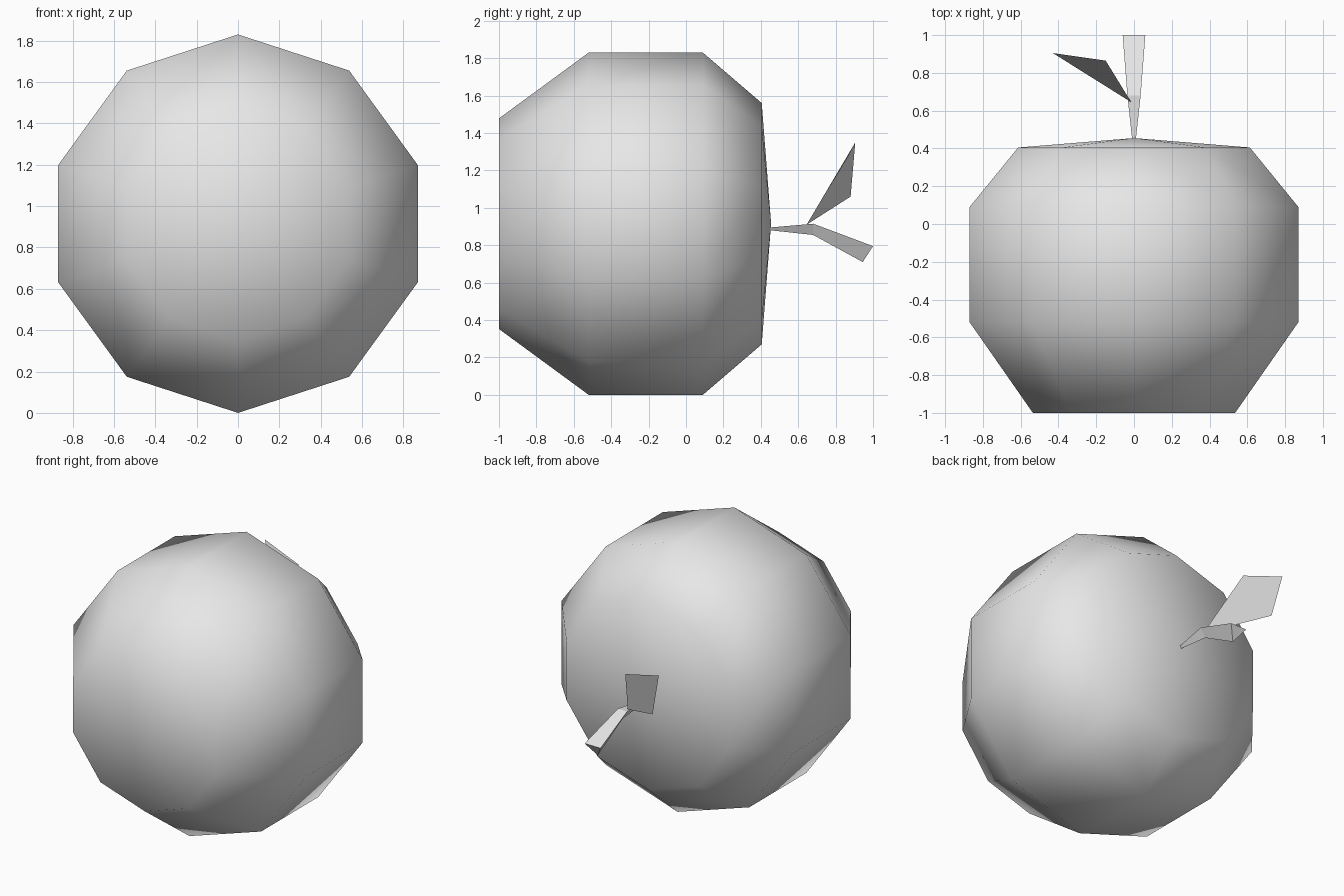
import bpy, bmesh, math
from mathutils import Vector

cube = bpy.data.objects.get("Cube")
if cube:
    bpy.data.objects.remove(cube, do_unlink=True)

GREY = (0.8, 0.8, 0.8, 1.0)
SIDES = 10
CENTRE_Z = 0.915

mat = bpy.data.materials.new("light grey")
mat.use_nodes = True
mat.diffuse_color = GREY
mat.node_tree.nodes["Principled BSDF"].inputs["Base Color"].default_value = GREY


def add_object(name, bm, smooth=False):
    bmesh.ops.recalc_face_normals(bm, faces=bm.faces)
    for face in bm.faces:
        face.smooth = smooth
    mesh = bpy.data.meshes.new(name)
    bm.to_mesh(mesh)
    bm.free()
    mesh.materials.append(mat)
    obj = bpy.data.objects.new(name, mesh)
    bpy.context.collection.objects.link(obj)
    return obj


def bridge(bm, first, second):
    """Join two rings of equal size with quads."""
    n = len(first)
    for i in range(n):
        j = (i + 1) % n
        bm.faces.new((first[i], first[j], second[j], second[i]))


def fan(bm, ring, tip):
    for i, v in enumerate(ring):
        bm.faces.new((v, ring[(i + 1) % len(ring)], tip))


# Fruit body: ten-sided rings (y, radius) along the y axis, closed by poles
profile = [(-1.0, 0.563), (-0.52, 0.915), (0.09, 0.915), (0.405, 0.645)]
bm = bmesh.new()
rings = []
for y, radius in profile:
    angles = [math.pi / 2 + 2 * math.pi * i / SIDES for i in range(SIDES)]
    rings.append([bm.verts.new((radius * math.cos(a), y,
                                CENTRE_Z + radius * math.sin(a))) for a in angles])
for first, second in zip(rings, rings[1:]):
    bridge(bm, first, second)
fan(bm, rings[0], bm.verts.new((0, -1.0, CENTRE_Z)))
fan(bm, rings[-1], bm.verts.new((0, 0.455, CENTRE_Z)))
add_object("fruit_body", bm, smooth=True)

# Stem: bent three-sided taper; (half width, top y, top z, keel y, keel z)
sections = [(0.01, 0.45, 0.895, 0.45, 0.88),
            (0.035, 0.68, 0.915, 0.68, 0.855),
            (0.06, 1.0, 0.795, 0.945, 0.71)]
bm = bmesh.new()
rings = [[bm.verts.new(p) for p in ((-w, ty, tz), (w, ty, tz), (0, ky, kz))]
         for w, ty, tz, ky, kz in sections]
for first, second in zip(rings, rings[1:]):
    bridge(bm, first, second)
bm.faces.new(rings[0])
bm.faces.new(rings[-1])
add_object("stem", bm)

# Leaf: one flat-shaded blade growing from the bend of the stem
bm = bmesh.new()
blade = [(-0.015, 0.645, 0.91), (-0.15, 0.865, 1.27),
         (-0.43, 0.905, 1.35), (-0.365, 0.88, 1.06)]
bm.faces.new([bm.verts.new(Vector(p)) for p in blade])
add_object("leaf", bm)
